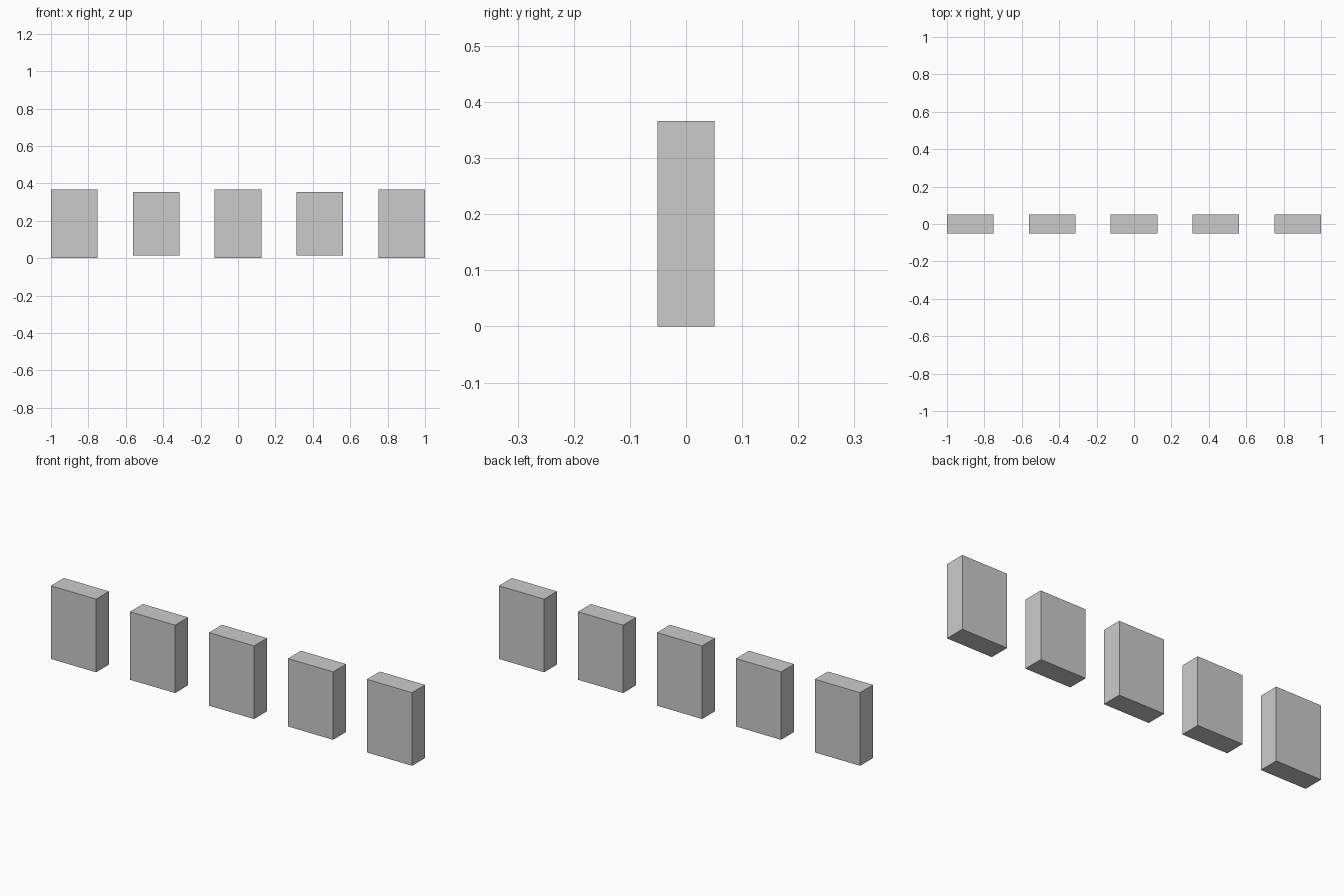
import bpy

if "Cube" in bpy.data.objects:
    bpy.data.objects.remove(bpy.data.objects["Cube"])

WIDTH, DEPTH, SPACING, MID_Z = 0.25, 0.102, 0.4375, 0.183
TALL, SHORT = 0.366, 0.34


def block(name, x, height):
    bpy.ops.mesh.primitive_cube_add(size=1, location=(x, 0, MID_Z))
    ob = bpy.context.object
    ob.name = name
    ob.scale = (WIDTH, DEPTH, height)
    bpy.ops.object.transform_apply(location=False, rotation=False, scale=True)


# Row of five upright blocks, alternating tall and slightly shorter
for i in range(5):
    tall = i % 2 == 0
    block(f"{'tall' if tall else 'short'}_block_{i + 1}",
          (i - 2) * SPACING, TALL if tall else SHORT)
